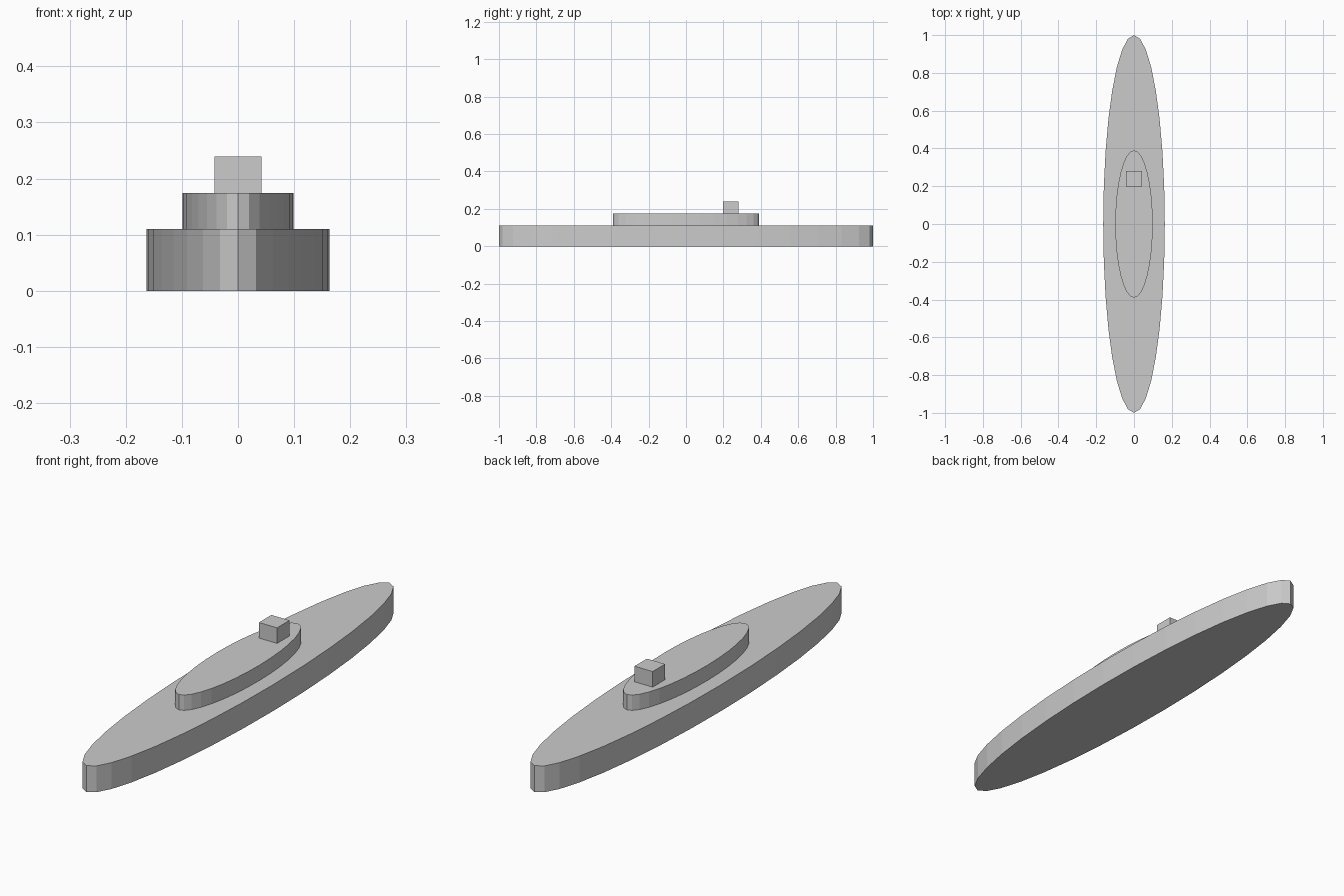
import bpy

if "Cube" in bpy.data.objects:
    bpy.data.objects.remove(bpy.data.objects["Cube"])


def elliptic_deck(name, half_x, half_y, z0, z1):
    bpy.ops.mesh.primitive_cylinder_add(vertices=32, radius=1, depth=1,
                                        location=(0, 0, (z0 + z1) / 2))
    finish(name, (half_x, half_y, z1 - z0))


def finish(name, scale):
    obj = bpy.context.object
    obj.name = name
    obj.scale = scale
    bpy.ops.object.transform_apply(location=False, rotation=False, scale=True)


# Long elliptical hull and the smaller deck stacked on it
elliptic_deck("hull", 0.163, 1.0, 0.0, 0.11)
elliptic_deck("upper_deck", 0.099, 0.39, 0.11, 0.174)

# Small block near the back end of the upper deck
bpy.ops.mesh.primitive_cube_add(size=1, location=(0, 0.239, 0.2065))
finish("bridge_block", (0.084, 0.082, 0.065))
